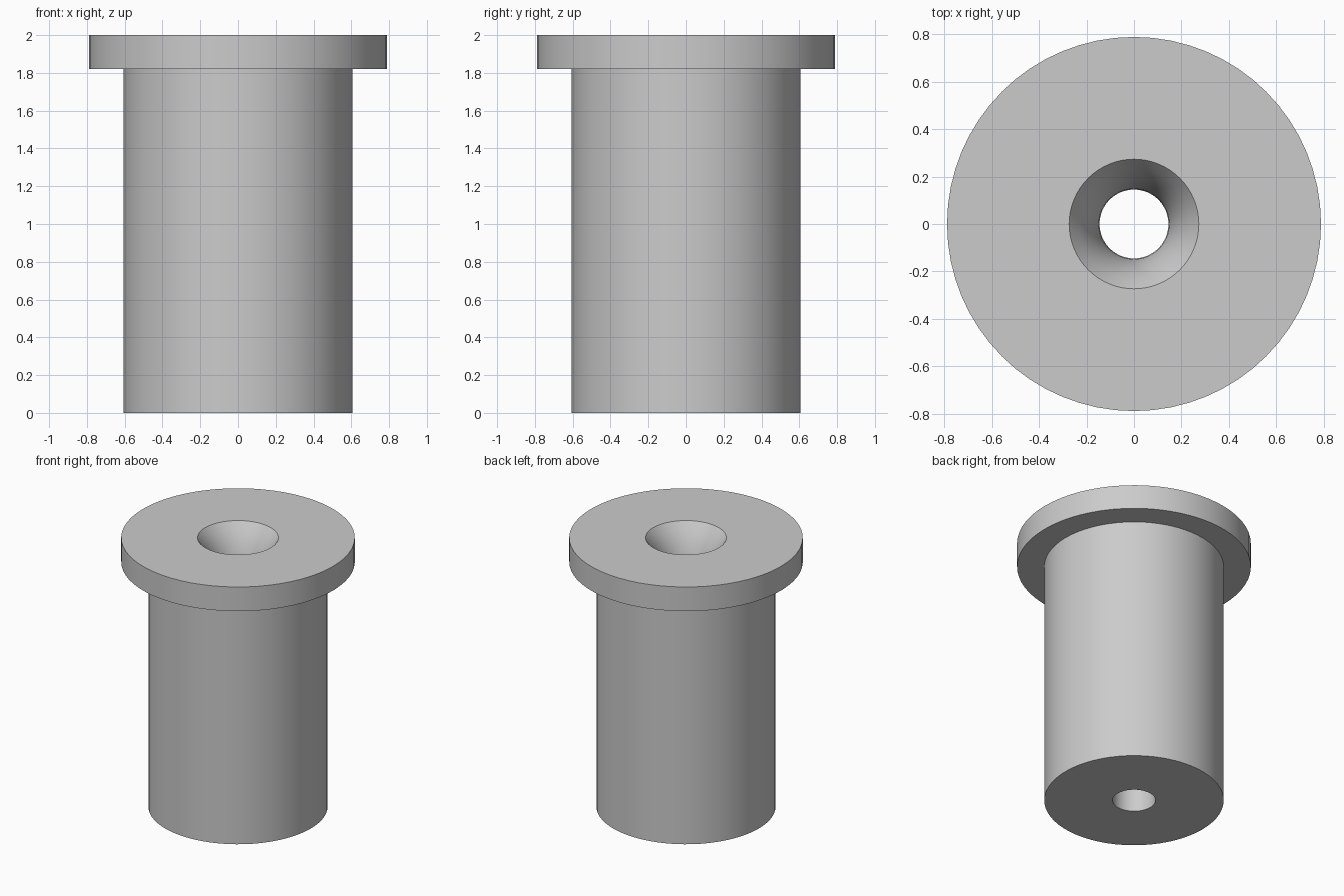
import bpy
import bmesh
import math

cube = bpy.data.objects.get("Cube")
if cube:
    bpy.data.objects.remove(cube, do_unlink=True)

SEGMENTS = 64
HEIGHT = 2.0
BODY_R, HEAD_R, HEAD_BOTTOM = 0.605, 0.788, 1.82
BORE_R, MOUTH_R, FLARE_DEPTH = 0.145, 0.273, 0.35

# Plain grey steel
steel = bpy.data.materials.new("grey steel")
steel.use_nodes = True
colour = (0.6, 0.6, 0.6, 1)
steel.diffuse_color = colour
steel.node_tree.nodes["Principled BSDF"].inputs["Base Color"].default_value = colour

# Outer profile of the body and head, from the bore's foot to its mouth
profile = [(BORE_R, 0), (BODY_R, 0), (BODY_R, HEAD_BOTTOM),
           (HEAD_R, HEAD_BOTTOM), (HEAD_R, HEIGHT)]

# Flared mouth: an arc that runs tangent into the straight bore
sweep = 2 * math.atan((MOUTH_R - BORE_R) / FLARE_DEPTH)
arc_r = FLARE_DEPTH / math.sin(sweep)
STEPS = 6
for i in range(STEPS + 1):
    a = sweep * (1 - i / STEPS)
    profile.append((BORE_R + arc_r * (1 - math.cos(a)),
                    HEIGHT - FLARE_DEPTH + arc_r * math.sin(a)))

# Revolve the closed profile around the z axis
bm = bmesh.new()
rings = []
for r, z in profile:
    rings.append([bm.verts.new((r * math.cos(t), r * math.sin(t), z))
                  for t in (math.tau * k / SEGMENTS for k in range(SEGMENTS))])
for i, low in enumerate(rings):
    high = rings[(i + 1) % len(rings)]
    for k in range(SEGMENTS):
        n = (k + 1) % SEGMENTS
        bm.faces.new((low[k], low[n], high[n], high[k]))
bmesh.ops.recalc_face_normals(bm, faces=bm.faces)

mesh = bpy.data.meshes.new("flanged_bushing")
bm.to_mesh(mesh)
bm.free()
mesh.materials.append(steel)
bushing = bpy.data.objects.new("flanged_bushing", mesh)
bpy.context.collection.objects.link(bushing)

# Smooth round walls, crisp rims
bpy.ops.object.select_all(action="DESELECT")
bushing.select_set(True)
bpy.context.view_layer.objects.active = bushing
bpy.ops.object.shade_smooth_by_angle(angle=math.radians(30))
